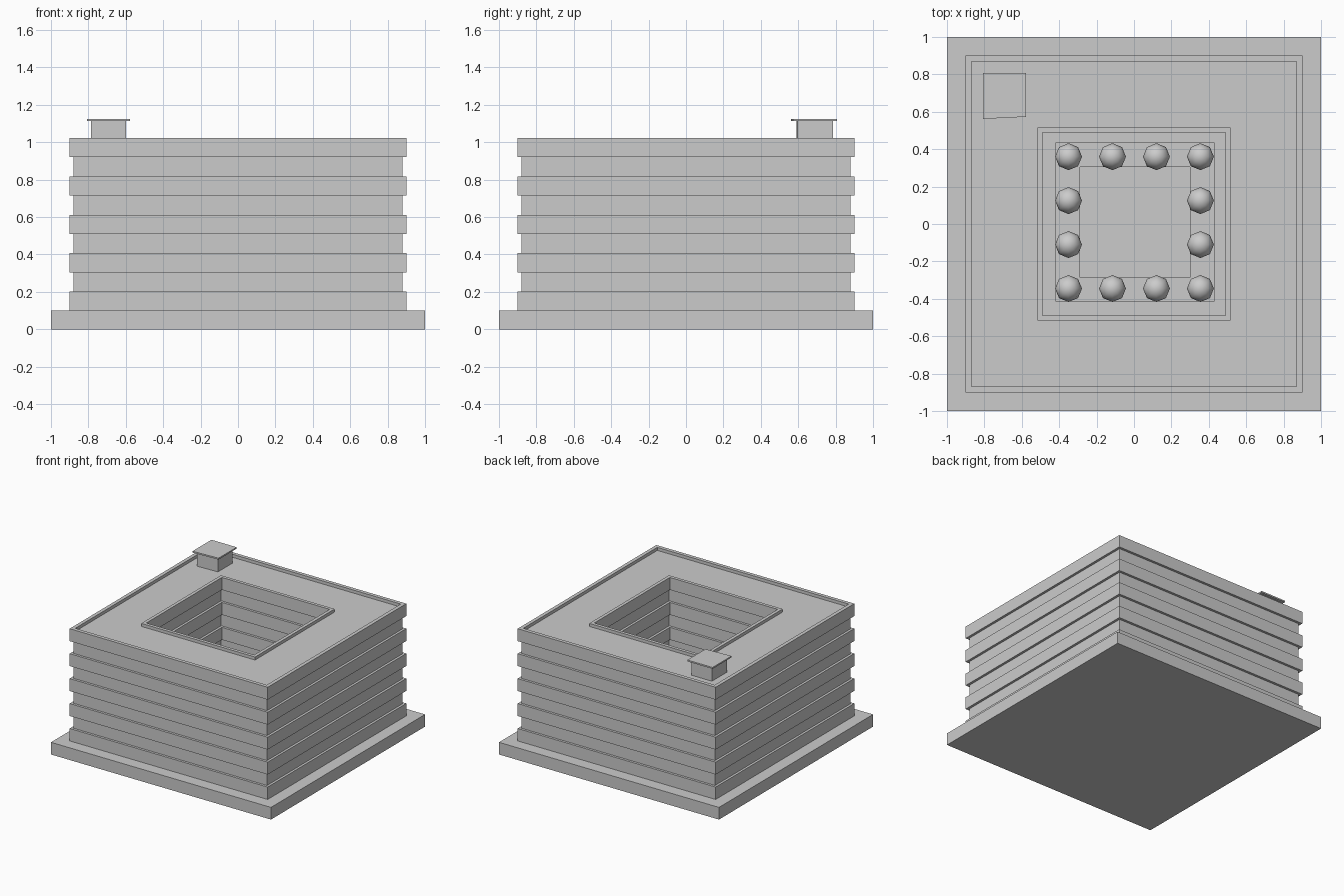
import bpy, bmesh

cube = bpy.data.objects.get("Cube")
if cube:
    bpy.data.objects.remove(cube, do_unlink=True)

grey = bpy.data.materials.new("light_grey")
grey.use_nodes = True
colour = (0.6, 0.6, 0.6, 1)
grey.diffuse_color = colour
grey.node_tree.nodes["Principled BSDF"].inputs["Base Color"].default_value = colour


def finish(name, bm):
    bmesh.ops.recalc_face_normals(bm, faces=bm.faces[:])
    mesh = bpy.data.meshes.new(name)
    bm.to_mesh(mesh)
    bm.free()
    mesh.materials.append(grey)
    obj = bpy.data.objects.new(name, mesh)
    bpy.context.collection.objects.link(obj)
    return obj


def prism(name, corners, z0, z1):
    """Upright prism over a convex outline."""
    bm = bmesh.new()
    low, high = ([bm.verts.new((x, y, z)) for x, y in corners] for z in (z0, z1))
    bm.faces.new(low)
    bm.faces.new(high)
    n = len(corners)
    for i in range(n):
        j = (i + 1) % n
        bm.faces.new((low[i], low[j], high[j], high[i]))
    return finish(name, bm)


def rect(x0, x1, y0, y1):
    return [(x0, y0), (x1, y0), (x1, y1), (x0, y1)]


def square_sweep(name, profile, cx=0, cy=0):
    """Closed (half width, height) profile carried round a square."""
    bm = bmesh.new()
    loops = [[bm.verts.new((cx + sx * r, cy + sy * r, z))
              for sx, sy in ((-1, -1), (1, -1), (1, 1), (-1, 1))]
             for r, z in profile]
    for a, b in zip(loops, loops[1:] + loops[:1]):
        for i in range(4):
            j = (i + 1) % 4
            bm.faces.new((a[i], a[j], b[j], b[i]))
    return finish(name, bm)


# Ground slab
BASE, FLOOR, BAND, TOP = 0.1, 0.205, 0.102, 1.022
prism("ground_slab", rect(-1, 1, -1, 1), 0, BASE)

# Building block with projecting floor bands on both outer and courtyard sides
outer, inner = [], []
for i in range(5):
    z0 = BASE + i * FLOOR
    z1 = z0 + BAND
    outer += [(0.9, z0), (0.9, z1)]
    inner += [(0.49, z0), (0.49, z1)]
    if i < 4:
        outer += [(0.88, z1), (0.88, z0 + FLOOR)]
        inner += [(0.51, z1), (0.51, z0 + FLOOR)]
roof = [(0.87, TOP), (0.87, TOP - 0.025), (0.517, TOP - 0.025), (0.517, TOP)]
square_sweep("building_block", outer + roof + inner[::-1])

# Chimney hut on the roof with an overhanging cap
prism("roof_hut", [(-0.785, 0.59), (-0.6, 0.597), (-0.6, 0.785), (-0.785, 0.785)],
      TOP - 0.03, 1.115)
prism("roof_hut_cap", [(-0.807, 0.562), (-0.578, 0.573), (-0.578, 0.808), (-0.807, 0.808)],
      1.113, 1.125)

# Courtyard planting bed
square_sweep("planting_bed", [(0.425, BASE), (0.425, 0.12), (0.295, 0.12), (0.295, BASE)],
             0.005, 0.01)

# Trees around the bed
steps = (-0.35, -0.115, 0.12, 0.355)
for x in steps:
    for y in steps:
        if x in (steps[0], steps[-1]) or y in (steps[0], steps[-1]):
            bm = bmesh.new()
            bmesh.ops.create_uvsphere(bm, u_segments=8, v_segments=6, radius=0.072)
            bmesh.ops.translate(bm, verts=bm.verts[:], vec=(x, y + 0.005, 0.34))
            crown = finish("tree_crown", bm)
            for p in crown.data.polygons:
                p.use_smooth = True
            bm = bmesh.new()
            bmesh.ops.create_cone(bm, cap_ends=True, segments=6, radius1=0.015,
                                  radius2=0.012, depth=0.18)
            bmesh.ops.translate(bm, verts=bm.verts[:], vec=(x, y + 0.005, 0.2))
            finish("tree_trunk", bm)
